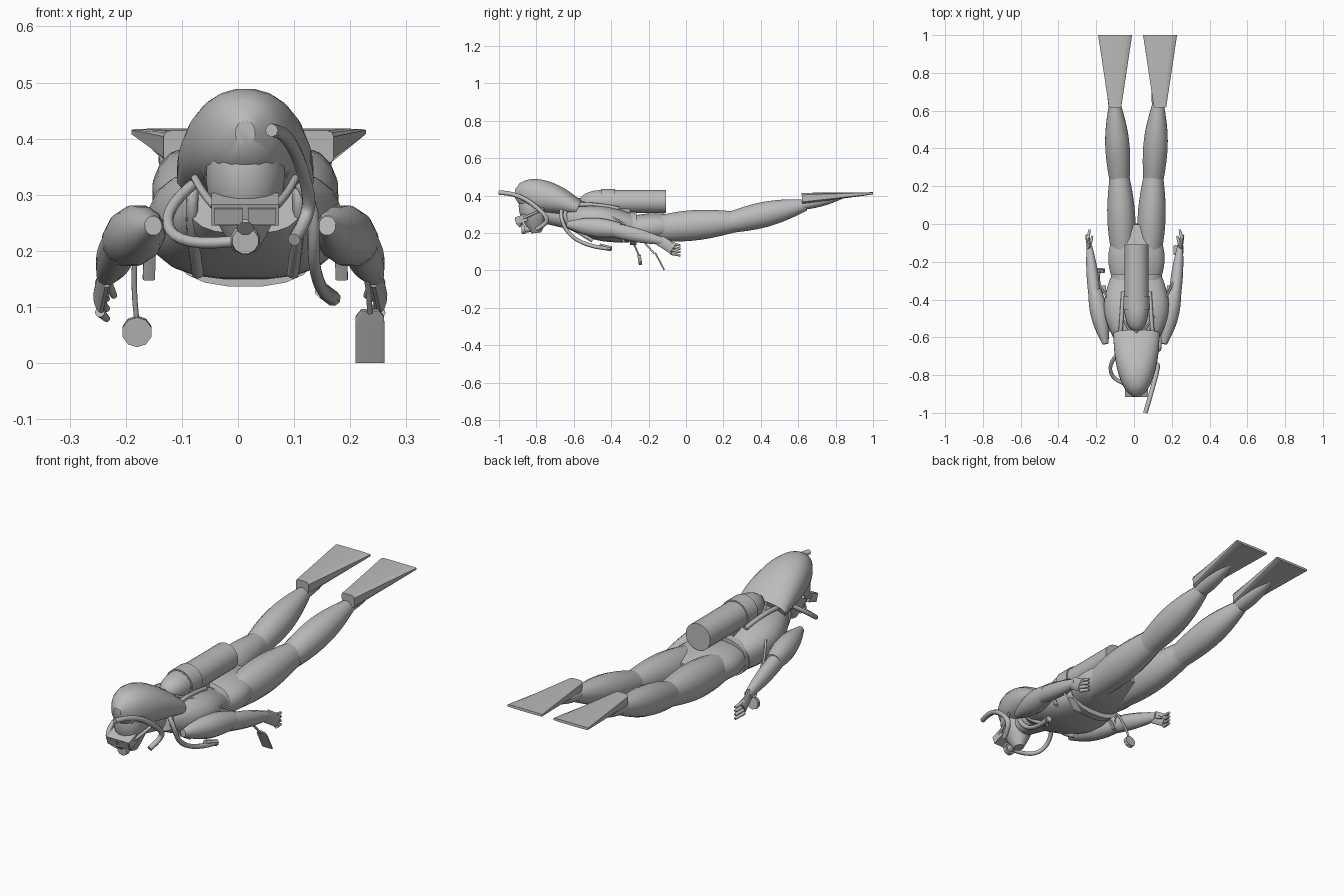
import bpy, bmesh, math
from mathutils import Vector

if "Cube" in bpy.data.objects:
    bpy.data.objects.remove(bpy.data.objects["Cube"])

AXIS = 0.013   # centre line of the body
VALVE = (AXIS, -.61, .38)
MOUTH = (AXIS, -.86, .22)
made = []

grey = bpy.data.materials.new("neutral grey")
grey.use_nodes = True
grey.diffuse_color = (.5, .5, .5, 1)
grey.node_tree.nodes["Principled BSDF"].inputs["Base Color"].default_value = grey.diffuse_color


def add(name, data):
    ob = bpy.data.objects.new(name, data)
    bpy.context.collection.objects.link(ob)
    data.materials.append(grey)
    made.append(ob)
    return ob


def add_mesh(name, bm):
    bmesh.ops.recalc_face_normals(bm, faces=bm.faces)
    mesh = bpy.data.meshes.new(name)
    bm.to_mesh(mesh)
    bm.free()
    return add(name, mesh)


def mix(a, b, t):
    return a + (b - a) * t


def dome(t):
    """Quarter ellipse rising from a blunt tip."""
    return math.sqrt(1 - .98 * (1 - t) ** 2)


def loft(name, rule, sides=16, power=1, steps=8):
    """Skin a path; rule(t) gives centre, half width and half height."""
    rings_data = [rule(i / steps) for i in range(steps + 1)]
    mid = [Vector(centre) for centre, width, height in rings_data]
    bm = bmesh.new()
    rings = []
    for i, (centre, width, height) in enumerate(rings_data):
        along = (mid[min(i + 1, steps)] - mid[max(i - 1, 0)]).normalized()
        across = along.cross(Vector((0, 0, 1)))
        across = across.normalized() if across.length > .3 else Vector((1, 0, 0))
        up = across.cross(along)
        ring = []
        for k in range(sides):
            angle = math.tau * (k + .5) / sides
            c, s = (math.copysign(abs(f) ** power, f) for f in (math.cos(angle), math.sin(angle)))
            ring.append(bm.verts.new(mid[i] + across * c * width + up * s * height))
        rings.append(ring)
    for a, b in zip(rings, rings[1:]):
        for k in range(sides):
            n = (k + 1) % sides
            bm.faces.new((a[k], a[n], b[n], b[k]))
    bm.faces.new(rings[0])
    bm.faces.new(rings[-1])
    return add_mesh(name, bm)


def limb(name, start, end, r_start, r_end=None, bulge=0, flat=1, **shape):
    """Tapered tube with an optional swelling in the middle."""
    a, b = Vector(start), Vector(end)

    def rule(t):
        r = mix(r_start, r_end or r_start, t) + bulge * math.sin(math.pi * t)
        return a.lerp(b, t), r, r * flat

    return loft(name, rule, steps=10 if bulge else 1, **shape)


def body(name, start, end, *radii, **shape):
    """Limb on the centre line, from (y, z) to (y, z)."""
    return limb(name, (AXIS, *start), (AXIS, *end), *radii, **shape)


def pair(name, start, end, *radii, axis=AXIS, **shape):
    for side, s in (("left", 1), ("right", -1)):
        a, b = ((axis + s * x, y, z) for x, y, z in (start, end))
        limb(side + "_" + name, a, b, *radii, **shape)


def hose(name, points, radius):
    curve = bpy.data.curves.new(name, "CURVE")
    curve.dimensions = "3D"
    curve.bevel_depth, curve.bevel_resolution, curve.resolution_u = radius, 2, 6
    curve.use_fill_caps = True
    line = curve.splines.new("NURBS")
    line.points.add(len(points) - 1)
    for point, co in zip(line.points, points):
        point.co = (*co, 1)
    line.order_u, line.use_endpoint_u = 3, True
    return add(name, curve)


def hose_pair(name, points, radius):
    for side, s in (("left", 1), ("right", -1)):
        hose(side + "_" + name, [(AXIS + s * x, y, z) for x, y, z in points], radius)


def box(name, location, size, tilt):
    bm = bmesh.new()
    bmesh.ops.create_cube(bm, size=1)
    bmesh.ops.scale(bm, vec=size, verts=bm.verts)
    ob = add_mesh(name, bm)
    ob.location, ob.rotation_euler.x = location, tilt


# Head: swept-back hood, face, ears and neck
loft("hood", lambda t: ((AXIS, mix(-.915, -.58, t), .41 - .08 * t * t),
                        .123 * dome(t), .118 * dome(t) * (1.3 - .9 * t)),
     sides=20, power=.9, steps=14)
body("face", (-.8, .2), (-.825, .45), .022, .04, bulge=.04, flat=1.15)
body("neck", (-.8, .31), (-.58, .275), .05, .065)
pair("ear", (.07, -.79, .33), (.075, -.79, .375), .004, bulge=.006, flat=2, sides=8)

# Mask and mouthpiece
box("mask_frame", (AXIS, -.88, .274), (.12, .06, .04), .35)
for side, s in (("left", 1), ("right", -1)):
    box(side + "_mask_lens", (AXIS + s * .03, -.909, .262), (.05, .006, .03), .35)
hose_pair("mask_strap", [(.055, -.87, .28), (.075, -.82, .3), (.09, -.76, .33)], .007)
body("mask_nose", (-.88, .26), (-.9, .24), .016, sides=8)
body("mouthpiece", (-.8, .225), MOUTH[1:], .018)
body("regulator", MOUTH[1:], (-.88, .218), .027, .024, sides=12)

# Snorkel on the left of the head
hose("snorkel", [(.06, -1, .415), (.09, -.9, .415), (.13, -.75, .3), (.12, -.74, .25), (.1, -.8, .22)], .012)

# Torso vest, hips and weight belt
body("vest", (-.64, .285), (-.29, .225), .1, .14, bulge=.052, flat=.55, sides=20, power=.75)
body("hips", (-.32, .225), (0, .238), .12, .09, bulge=.045, flat=.5, sides=20, power=.85)
body("belt", (-.3, .225), (-.265, .225), .137, flat=.65, sides=20, power=.8)
pair("vest_flap", (.17, -.36, .21), (.172, -.33, .15), .011, flat=.5, sides=8, power=.3)
hose_pair("shoulder_strap", [(.07, -.36, .33), (.085, -.6, .38), (.1, -.68, .26), (.085, -.5, .16)], .011)

# Legs and swim fins
pair("thigh", (.07, -.2, .22), (.09, .26, .26), .055, .052, bulge=.022, flat=1.1)
pair("calf", (.09, .24, .257), (.115, .64, .35), .055, .03, bulge=.022, flat=1.05)
pair("foot", (.115, .6, .343), (.12, .86, .4), .03, .008, bulge=.018, flat=.75)
for side, s in (("left", 1), ("right", -1)):
    loft(side + "_fin", lambda t: ((.019 + s * .119, mix(.62, 1, t), mix(.385, .412, t)),
                                   mix(.033, .091, t), mix(.03, .006, t)),
         sides=12, power=.35, steps=1)

# Arms and hands
for_arms = {"axis": .004, "sides": 12}
pair("upper_arm", (.155, -.635, .245), (.212, -.35, .215), .016, .036, bulge=.022, flat=1.1, **for_arms)
pair("forearm", (.212, -.38, .215), (.24, -.12, .155), .034, .016, bulge=.006, flat=1.2, **for_arms)
pair("palm", (.24, -.14, .16), (.25, -.07, .115), .012, flat=2.5, **for_arms)
for i in range(4):
    z = .145 - .018 * i
    pair("finger", (.25, -.08, z), (.238, -.03, z - .012), .009, .006, **for_arms)
pair("thumb", (.24, -.12, .15), (.225, -.065, .12), .01, .006, **for_arms)

# Air tank with rounded shoulder, band, back plate and valve
loft("tank_shoulder", lambda t: ((AXIS, mix(-.57, -.45, t), .368), .064 * dome(t), .062 * dome(t)), sides=24)
body("tank", (-.46, .368), (-.108, .368), .064, flat=.97, sides=24)
body("tank_band", (-.455, .368), (-.38, .368), .07, flat=.97, sides=24)
body("back_plate", (-.52, .32), (-.3, .315), .05, flat=.5, sides=12, power=.4)
body("valve_neck", (-.63, .375), (-.56, .372), .014, sides=10)
pair("valve_knob", (0, *VALVE[1:]), (.03, *VALVE[1:]), .013, sides=10)

# Hoses and cords from the valve
hose("breathing_hose", [MOUTH, (-.12, -.84, .2), (-.13, -.7, .3), VALVE], .01)
hose("inflator_hose", [VALVE, (.14, -.7, .34), (.13, -.6, .13), (.17, -.4, .115)], .011)
limb("inflator_grip", (.15, -.46, .13), (.17, -.4, .115), .014, sides=8)
hose("gauge_hose", [VALVE, (-.17, -.36, .3), (-.19, -.28, .15), (-.18, -.25, .075)], .005)
hose("slate_cord", [VALVE, (.23, -.36, .32), (.235, -.17, .09)], .005)

# Hanging pressure gauge and writing slate
limb("gauge", (-.18, -.256, .055), (-.18, -.238, .058), .027, sides=10)
loft("slate", lambda t: ((.235, mix(-.165, -.116, t), mix(.095, .002, t)),
                         .026 * min(1, .6 + 3 * t), .004), sides=12, power=.25)

# Smooth shading with crisp edges
bpy.ops.object.select_all(action="DESELECT")
for ob in made:
    if ob.type == "MESH":
        ob.select_set(True)
        bpy.context.view_layer.objects.active = ob
bpy.ops.object.shade_smooth_by_angle(angle=math.radians(35))
